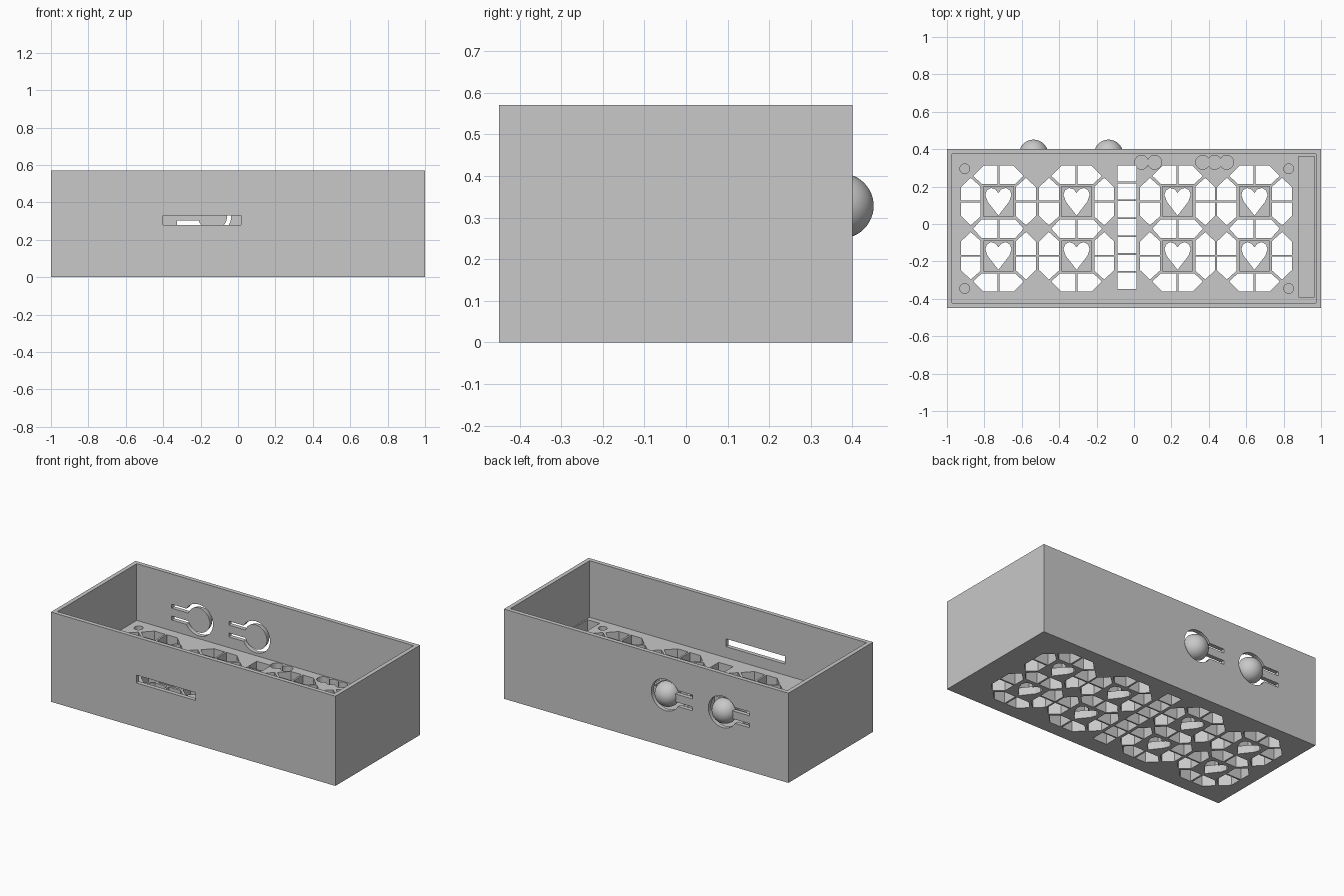
import bpy, bmesh, math
from mathutils import Matrix, Vector

if "Cube" in bpy.data.objects:
    bpy.data.objects.remove(bpy.data.objects["Cube"], do_unlink=True)

GREY = (0.58, 0.58, 0.58, 1)
grey = bpy.data.materials.new("plain grey")
grey.use_nodes = True
grey.diffuse_color = GREY
grey.node_tree.nodes["Principled BSDF"].inputs["Base Color"].default_value = GREY

FLOOR, TOP, WALL = 0.21, 0.57, 0.027
BACK, FRONT = 0.4, -0.45


def make_object(name, bm):
    bmesh.ops.recalc_face_normals(bm, faces=bm.faces)
    mesh = bpy.data.meshes.new(name)
    bm.to_mesh(mesh)
    bm.free()
    mesh.materials.append(grey)
    ob = bpy.data.objects.new(name, mesh)
    bpy.context.collection.objects.link(ob)
    return ob


def prism(bm, points, z0, z1):
    """Upright prism from a flat outline."""
    low = [bm.verts.new((x, y, z0)) for x, y in points]
    high = [bm.verts.new((x, y, z1)) for x, y in points]
    bm.faces.new(low)
    bm.faces.new(high)
    for i in range(len(points)):
        j = (i + 1) % len(points)
        bm.faces.new((low[i], low[j], high[j], high[i]))


def rect(x0, x1, y0, y1):
    return [(x0, y0), (x1, y0), (x1, y1), (x0, y1)]


def circle(x, y, r, n=40):
    return [(x + r * math.cos(math.tau * i / n), y + r * math.sin(math.tau * i / n))
            for i in range(n)]


def cut(body, prisms):
    """Remove a set of separate prisms from the body."""
    bm = bmesh.new()
    for outline, z0, z1 in prisms:
        prism(bm, outline, z0, z1)
    cutter = make_object("cutter", bm)
    cutter.hide_render = True
    mod = body.modifiers.new("cut", "BOOLEAN")
    mod.operation, mod.solver, mod.object = "DIFFERENCE", "EXACT", cutter
    bpy.context.view_layer.objects.active = body
    bpy.ops.object.modifier_apply(modifier=mod.name)
    bpy.data.objects.remove(cutter, do_unlink=True)


# Open box with a thick floor
bm = bmesh.new()
prism(bm, rect(-1, 1, FRONT, BACK), 0, TOP)
box = make_object("box", bm)
cut(box, [(rect(-1 + WALL, 1 - WALL, FRONT + WALL, BACK - WALL), FLOOR, 1)])

# Front slot
cut(box, [(rect(-0.40, 0.015, -0.5, -0.4), 0.28, 0.33)])

# Petal openings, mirrored about each column centre
ROW = 0.145
MID_Y = -0.025
columns = (-0.725, -0.307, 0.233, 0.644)
end_petal = [(.006, .24), (.09, .24), (.135, .282), (.08, .337), (.006, .337)]
side_petal = [(.095, .15), (.2, .15), (.2, .222), (.148, .272), (.095, .225)]
inner_petal = [(x, 2 * ROW - y) for x, y in side_petal]
middle_petal = [(.006, .05), (.09, .05), (.135, 0), (.09, -.05), (.006, -.05)]
through = []
for cx in columns:
    for sx in (-1, 1):
        for sy in (-1, 1):
            for petal in (end_petal, side_petal, inner_petal):
                through.append(([(cx + sx * x, MID_Y + sy * y) for x, y in petal], -1, 1))
        through.append(([(cx + sx * x, MID_Y + y) for x, y in middle_petal], -1, 1))

# Ladder of vents between the columns
for i in range(7):
    y = 0.313 - i * 0.0955
    through.append((rect(-0.088, 0.013, y - 0.087, y), -1, 1))
cut(box, through)

# Square wells with heart openings below
half = [(.015, .065), (.04, .073), (.062, .06), (.07, .035), (.058, 0)]
heart = [(0, .045)] + half + [(0, -.075)] + [(-x, y) for x, y in reversed(half)]
centres = [(cx, MID_Y + s * ROW) for cx in columns for s in (-1, 1)]
cut(box, [(rect(x - .08, x + .08, y - .08, y + .08), 0.05, 1) for x, y in centres])
cut(box, [([(cx + x, cy + y) for x, y in heart], -1, 0.1) for cx, cy in centres])

# Floor recesses: end tray, corner holes, overlapping round pockets
shallow = [(rect(0.88, 0.965, -0.39, 0.36), 0.12, 1)]
shallow += [(circle(x, y, 0.026), 0.1, 1) for x in (-0.905, 0.827) for y in (0.295, -0.345)]
shallow += [(circle(x, 0.33, 0.037), 0.1, 1) for x in (0.04, 0.367, 0.495)]
cut(box, shallow)
cut(box, [(circle(x, 0.33, 0.037), 0.1, 1) for x in (0.11, 0.431)])

# Spring buttons in the back wall
BUTTON_Z = 0.328
for name, bx in (("right_button", -0.537), ("middle_button", -0.136)):
    # Clearance around the arm, then around the dome
    cut(box, [(rect(bx - 0.19, bx, 0.35, 0.5), BUTTON_Z - 0.05, BUTTON_Z + 0.05)])
    bm = bmesh.new()
    prism(bm, circle(0, 0, 0.1, 48), -0.05, 0.05)
    bm.transform(Matrix.Translation((bx, BACK, BUTTON_Z)) @ Matrix.Rotation(math.pi / 2, 4, "X"))
    cutter = make_object("cutter", bm)
    cutter.hide_render = True
    mod = box.modifiers.new("cut", "BOOLEAN")
    mod.operation, mod.solver, mod.object = "DIFFERENCE", "EXACT", cutter
    bpy.context.view_layer.objects.active = box
    bpy.ops.object.modifier_apply(modifier=mod.name)
    bpy.data.objects.remove(cutter, do_unlink=True)

    # Arm
    bm = bmesh.new()
    prism(bm, rect(bx - 0.19, bx - 0.06, BACK - WALL, BACK), BUTTON_Z - 0.025, BUTTON_Z + 0.025)
    make_object(name + "_arm", bm)

    # Half-sphere dome with a flat inner face
    bm = bmesh.new()
    bmesh.ops.create_uvsphere(bm, u_segments=48, v_segments=24, radius=0.078)
    bmesh.ops.bisect_plane(bm, geom=bm.verts[:] + bm.edges[:] + bm.faces[:],
                           plane_co=Vector(), plane_no=(0, 0, 1), clear_inner=True)
    bmesh.ops.holes_fill(bm, edges=[e for e in bm.edges if e.is_boundary])
    bm.transform(Matrix.Translation((bx, BACK - WALL, BUTTON_Z)) @ Matrix.Rotation(-math.pi / 2, 4, "X"))
    dome = make_object(name + "_dome", bm)
    bpy.ops.object.select_all(action="DESELECT")
    dome.select_set(True)
    bpy.context.view_layer.objects.active = dome
    bpy.ops.object.shade_smooth_by_angle(angle=math.radians(35))
